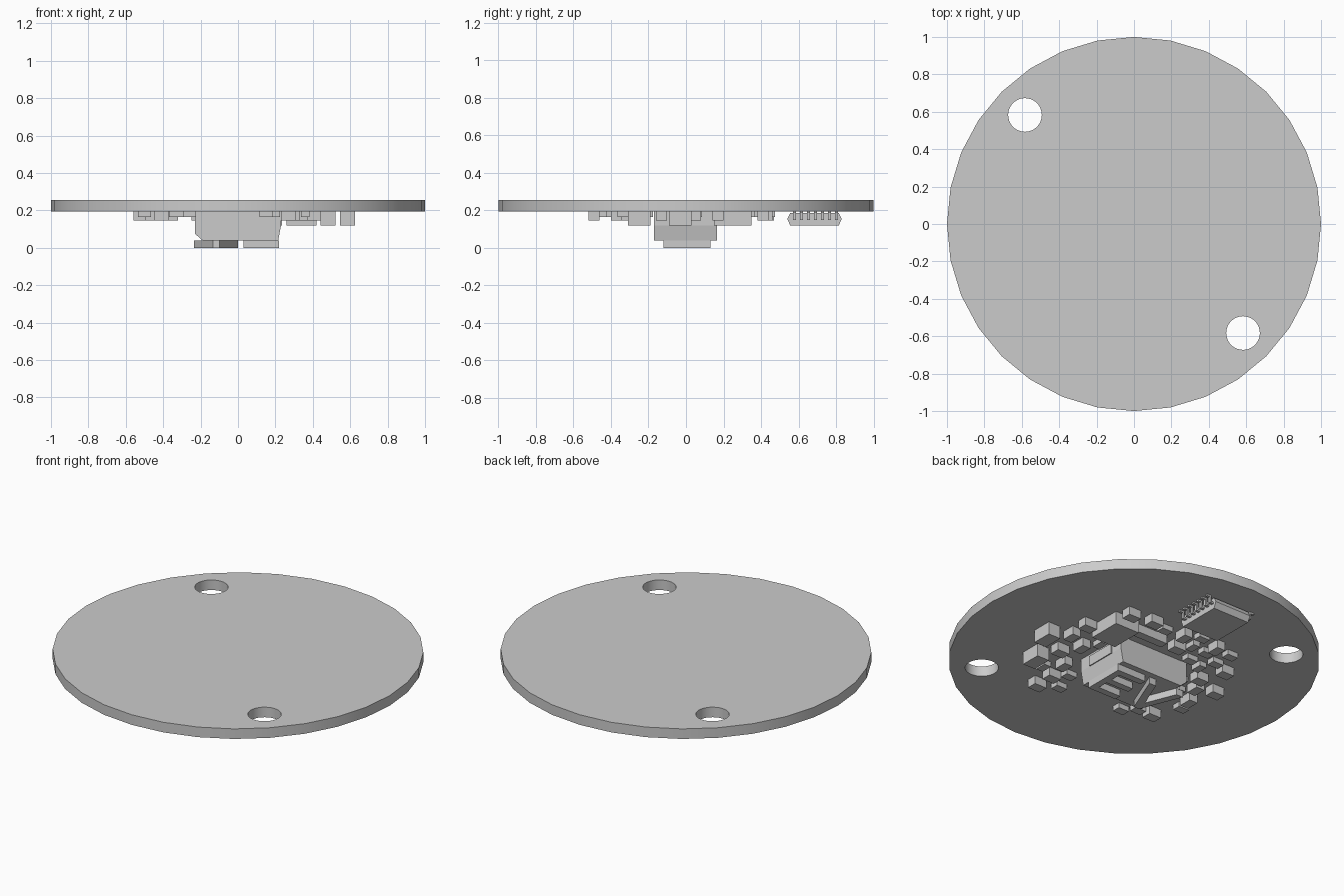
import bpy
import bmesh
import math
from mathutils import Matrix, Vector

cube = bpy.data.objects.get("Cube")
if cube:
    bpy.data.objects.remove(cube, do_unlink=True)

UNDER = 0.195   # underside of the board
TOP = 0.255

grey = bpy.data.materials.new("plain grey")
grey.use_nodes = True
grey.diffuse_color = (0.6, 0.6, 0.6, 1)
grey.node_tree.nodes["Principled BSDF"].inputs["Base Color"].default_value = (0.6, 0.6, 0.6, 1)


def finish(name, bm):
    """Turn a bmesh into a grey object."""
    bmesh.ops.recalc_face_normals(bm, faces=bm.faces)
    mesh = bpy.data.meshes.new(name)
    bm.to_mesh(mesh)
    bm.free()
    mesh.materials.append(grey)
    obj = bpy.data.objects.new(name, mesh)
    bpy.context.collection.objects.link(obj)
    return obj


def add_box(bm, low, high):
    """Add a box between two corners."""
    low, high = Vector(low), Vector(high)
    matrix = Matrix.Translation((low + high) / 2) @ Matrix.Diagonal((*(high - low), 1))
    bmesh.ops.create_cube(bm, size=1, matrix=matrix)


def parts(name, width, length, depth, places):
    """Hang equal boxes below the board at the given centres."""
    bm = bmesh.new()
    for x, y in places:
        add_box(bm, (x - width / 2, y - length / 2, UNDER - depth),
                (x + width / 2, y + length / 2, UNDER))
    return finish(name, bm)


def prism(name, points, offset):
    """Extrude a closed outline of 3D points by an offset."""
    bm = bmesh.new()
    face = bm.faces.new([bm.verts.new(p) for p in points])
    new = bmesh.ops.extrude_face_region(bm, geom=[face])["geom"]
    bmesh.ops.translate(bm, vec=offset, verts=[v for v in new if isinstance(v, bmesh.types.BMVert)])
    return finish(name, bm)


def disc(name, radius, sides, x, y, low, high):
    bm = bmesh.new()
    bmesh.ops.create_cone(bm, cap_ends=True, segments=sides, radius1=radius, radius2=radius,
                          depth=high - low, matrix=Matrix.Translation((x, y, (low + high) / 2)))
    return finish(name, bm)


# Round board with two mounting holes
board = disc("board", 1, 32, 0, 0, UNDER, TOP)
bpy.context.view_layer.objects.active = board
for side in (-1, 1):
    cutter = disc("hole_cutter", 0.09, 32, side * 0.583, -side * 0.583, 0, 1)
    cutter.hide_render = True
    cut = board.modifiers.new("hole", "BOOLEAN")
    cut.object = cutter
    cut.solver = "EXACT"
    bpy.ops.object.modifier_apply(modifier=cut.name)
    bpy.data.objects.remove(cutter, do_unlink=True)
board.select_set(True)
bpy.ops.object.shade_smooth_by_angle(angle=math.radians(30))
board.select_set(False)

# Central housing with a chamfered side and a leaning side
outline = [(-0.23, UNDER), (-0.23, 0.075), (-0.19, 0.04), (0.215, 0.04), (0.23, 0.12), (0.23, UNDER)]
prism("housing", [(x, -0.17, z) for x, z in outline], (0, 0.335, 0))
bm = bmesh.new()
add_box(bm, (0.225, -0.095, 0.12), (0.236, 0.09, 0.18))
finish("housing_side_plate", bm)

# Raised frame with a crossbar below the housing
bm = bmesh.new()
for y in (-0.12, -0.015, 0.09):
    add_box(bm, (0.03, y, 0), (0.22, y + 0.04, 0.04))
add_box(bm, (0.18, -0.12, 0), (0.22, 0.13, 0.04))
finish("raised_frame", bm)

# Raised chevron beside the frame
chevron = [(-0.235, 0.13), (-0.135, -0.12), (-0.1, -0.12), (0, 0.13), (-0.045, 0.13), (-0.118, -0.05), (-0.19, 0.13)]
prism("raised_chevron", [(x, y, 0) for x, y in chevron], (0, 0, 0.04))

# Long chip with sloped ends and seven leads on each side
chip = [(0.54, 0.155), (0.555, 0.12), (0.815, 0.12), (0.83, 0.155), (0.815, 0.185), (0.555, 0.185)]
prism("long_chip", [(-0.12, y, z) for y, z in chip], (0.24, 0, 0))
bm = bmesh.new()
for side in (-1, 1):
    for i in range(7):
        y = 0.578 + i * 0.0375
        for inner, outer, low, high in ((0.115, 0.145, 0.15, 0.16), (0.135, 0.145, 0.15, UNDER),
                                        (0.135, 0.165, 0.185, UNDER)):
            xs = sorted((side * inner, side * outer))
            add_box(bm, (xs[0], y - 0.008, low), (xs[1], y + 0.008, high))
finish("chip_leads", bm)

# Large parts
parts("square_chip", 0.16, 0.2, 0.075, [(0.34, 0.25)])
parts("tall_blocks", 0.08, 0.12, 0.075, [(0.585, -0.03), (0.48, -0.25)])
parts("long_bar", 0.2, 0.05, 0.05, [(0.14, 0.3)])

# Medium blocks
parts("medium_blocks", 0.08, 0.06, 0.05, [
    (0.47, 0.17), (0.36, 0.41), (0.22, 0.43), (0.41, -0.13), (0.27, -0.49), (0.27, -0.37),
    (-0.05, 0.3), (-0.52, 0.06), (-0.41, -0.34), (-0.42, 0.26), (-0.36, 0.12)])
parts("medium_blocks_turned", 0.055, 0.08, 0.05, [
    (0.35, -0.02), (0.3, -0.23), (0.47, 0.04), (-0.22, 0.43), (-0.41, 0.03), (-0.47, -0.1), (0, 0.42)])

# Low blocks
parts("low_blocks", 0.07, 0.05, 0.03, [
    (0.19, -0.32), (0.15, -0.45), (-0.1, 0.45), (-0.22, 0.34), (-0.2, 0.23), (-0.33, 0.29),
    (-0.5, -0.2), (-0.33, -0.36), (-0.26, -0.42), (-0.34, 0.4), (0.11, 0.39)])
parts("low_blocks_turned", 0.045, 0.07, 0.03, [
    (0.28, 0.05), (-0.29, 0.2), (-0.31, 0.02), (-0.37, -0.07), (-0.12, 0.35), (0.36, -0.33)])
